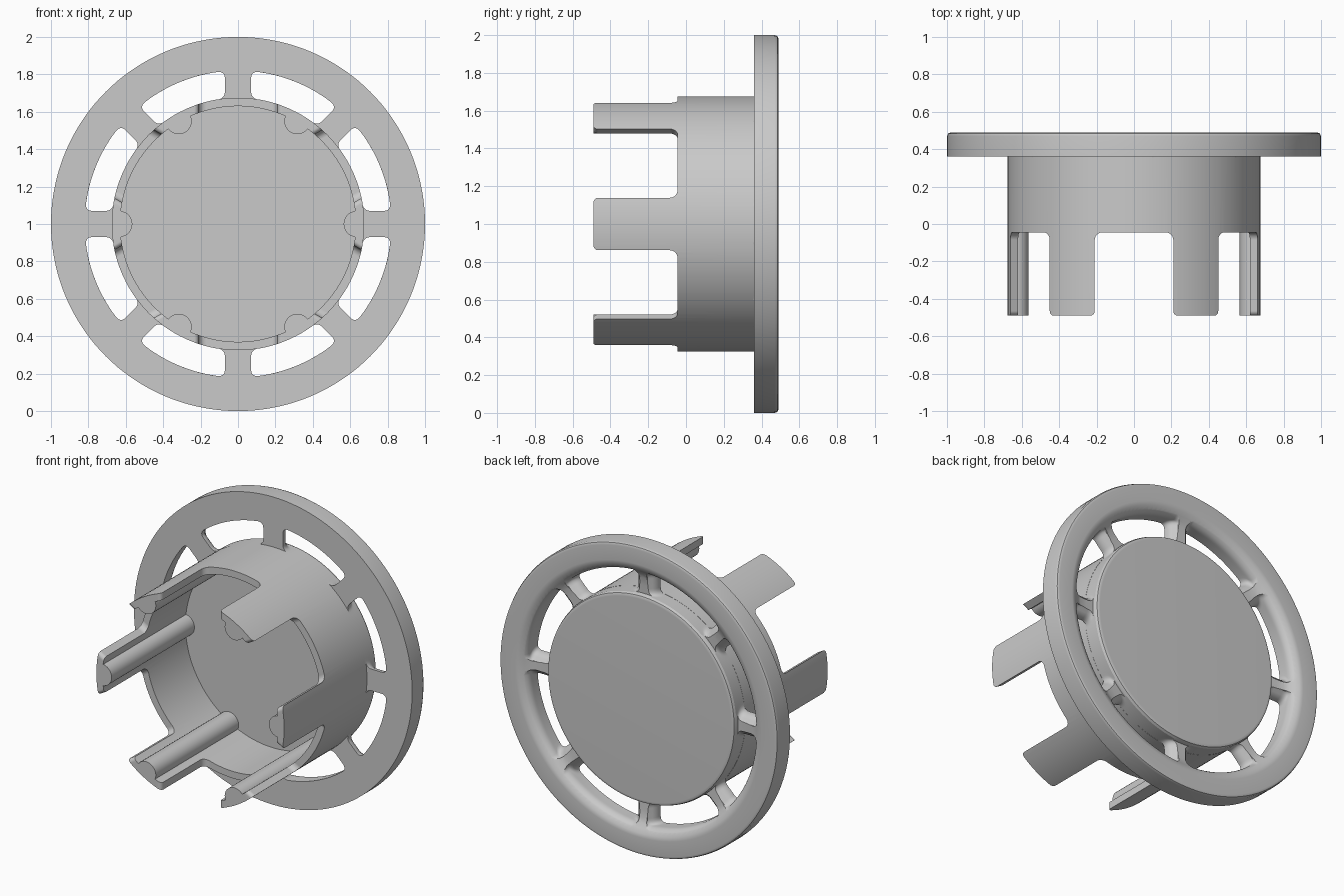
import bpy, bmesh, math
from math import sin, cos, asin, pi, radians, sqrt
from mathutils import Vector

old = bpy.data.objects.get("Cube")
if old:
    bpy.data.objects.remove(old, do_unlink=True)

grey = bpy.data.materials.new("plain_grey")
grey.use_nodes = True
colour = (0.59, 0.59, 0.59, 1)
grey.diffuse_color = colour
grey.node_tree.nodes["Principled BSDF"].inputs["Base Color"].default_value = colour

CUP_IN, CUP_OUT = 0.63, 0.675
TIP, ROOT, FLOOR, FRONT, DISC, BACK = -0.49, -0.045, 0.36, 0.36, 0.467, 0.49


def finish(name, bm):
    bmesh.ops.recalc_face_normals(bm, faces=bm.faces)
    mesh = bpy.data.meshes.new(name)
    bm.to_mesh(mesh)
    bm.free()
    mesh.materials.append(grey)
    obj = bpy.data.objects.new(name, mesh)
    bpy.context.collection.objects.link(obj)
    return obj


def activate(obj):
    bpy.ops.object.select_all(action='DESELECT')
    obj.select_set(True)
    bpy.context.view_layer.objects.active = obj


def loft(name, rings):
    """Closed solid through matching rings of points."""
    bm = bmesh.new()
    loops = [[bm.verts.new(p) for p in ring] for ring in rings]
    n = len(loops[0])
    for a, b in zip(loops, loops[1:]):
        for i in range(n):
            j = (i + 1) % n
            bm.faces.new((a[i], a[j], b[j], b[i]))
    bm.faces.new(loops[0])
    bm.faces.new(loops[-1])
    return finish(name, bm)


def cut(target, cutter):
    cutter.hide_render = True
    mod = target.modifiers.new("cut", 'BOOLEAN')
    mod.operation = 'DIFFERENCE'
    mod.solver = 'EXACT'
    mod.object = cutter
    activate(target)
    bpy.ops.object.modifier_apply(modifier=mod.name)
    bpy.data.objects.remove(cutter, do_unlink=True)


def polar(r, a):
    return Vector((r * cos(a), r * sin(a)))


# Cup, floor, flange and grooved back as one turned body
profile = [(0, FLOOR), (CUP_IN, FLOOR), (CUP_IN, TIP), (CUP_OUT, TIP),
           (CUP_OUT, FRONT), (1, FRONT), (1, 0.47), (0.994, 0.484), (0.98, BACK),
           (0.885, BACK), (0.86, 0.484), (0.835, 0.468), (0.81, 0.45), (0.78, 0.438),
           (0.73, 0.432), (CUP_OUT, 0.43), (CUP_OUT, 0.443), (0.668, 0.46),
           (0.651, DISC), (0, DISC)]
bm = bmesh.new()
verts = [bm.verts.new((r, y, 1)) for r, y in profile]
edges = [bm.edges.new(pair) for pair in zip(verts, verts[1:])]
bmesh.ops.spin(bm, geom=verts + edges, cent=(0, 0, 1), axis=(0, 1, 0),
               angle=2 * pi, steps=144, use_duplicate=False)
bmesh.ops.remove_doubles(bm, verts=bm.verts, dist=0.0001)
body = finish("flanged_cup", bm)


# Windows between the six fingers, cut straight across the cup
def arc(cu, cy, r, a0, a1, steps=6):
    return [(cu + r * cos(radians(a0 + (a1 - a0) * i / steps)),
             cy + r * sin(radians(a0 + (a1 - a0) * i / steps))) for i in range(steps + 1)]


half = [(0.235, -0.6)] + arc(0.235, TIP + 0.025, 0.025, 270, 180) \
    + arc(0.17, ROOT - 0.04, 0.04, 0, 90)
outline = half + [(-u, y) for u, y in reversed(half)]
for k in range(3):
    a = radians(30 + 60 * k)
    along, across = Vector((cos(a), 0, sin(a))), Vector((-sin(a), 0, cos(a)))
    cut(body, loft("window_cutter", [
        [Vector((0, y, 1)) + along * s + across * u for u, y in outline] for s in (-0.9, 0.9)]))


# Eight curved slots whose back edges flare into rounded spokes
def fillet(y, start, r):
    t = min(max(y - start, 0), r * 0.92)
    return r - sqrt(r * r - t * t)


def slot_outline(w, r_in, r_out, c=0.04):
    mid = pi / 8

    def corner(r, step):
        p0, p1 = polar(r + step, asin(w / (r + step))), polar(r, asin(w / r))
        p2 = polar(r, asin(w / r) + c / r)
        return [p0 * (1 - t) ** 2 + p1 * 2 * t * (1 - t) + p2 * t * t
                for t in [i / 6 for i in range(7)]]

    def arc_to_mid(r):
        a = asin(w / r) + c / r
        return [polar(r, a + (mid - a) * i / 8) for i in range(1, 9)]

    # one half, from inner middle round the spoke side to outer middle
    side = list(reversed(corner(r_in, c) + arc_to_mid(r_in))) \
        + corner(r_out, -c) + arc_to_mid(r_out)
    axis = polar(1, mid)
    mirror = [axis * (2 * p.dot(axis)) - p for p in side]
    return side + list(reversed(mirror))[1:-1]


levels = [0.355, 0.365] + [0.365 + 0.01 * i for i in range(1, 13)] + [0.53]
for k in range(8):
    turn = k * pi / 4
    rings = []
    for y in levels:
        pts = slot_outline(0.07 - fillet(y, 0.365, 0.07), CUP_OUT - 0.001,
                           0.82 + fillet(y, 0.425, 0.065))
        rings.append([(p.x * cos(turn) - p.y * sin(turn), y,
                       1 + p.x * sin(turn) + p.y * cos(turn)) for p in pts])
    cut(body, loft("slot_cutter", rings))

# Round ribs along the inside of each finger, trimmed at the cup wall
ribs = []
for k in range(6):
    a = k * pi / 3
    section = []
    for i in range(32):
        p = Vector((0.635, 0)) + polar(0.07, 2 * pi * i / 32)
        if p.length > 0.645:
            p = p.normalized() * 0.645
        section.append((p.x * cos(a) - p.y * sin(a), 1 + p.x * sin(a) + p.y * cos(a)))
    ribs.append(loft("finger_rib_%d" % (k + 1),
                     [[(x, y, z) for x, z in section] for y in (TIP, FLOOR + 0.02)]))

# Smooth curves while large flat faces stay flat
for obj in [body] + ribs:
    activate(obj)
    bpy.ops.object.shade_smooth_by_angle(angle=radians(30))
    obj.modifiers.new("flat_faces", 'WEIGHTED_NORMAL').keep_sharp = True
